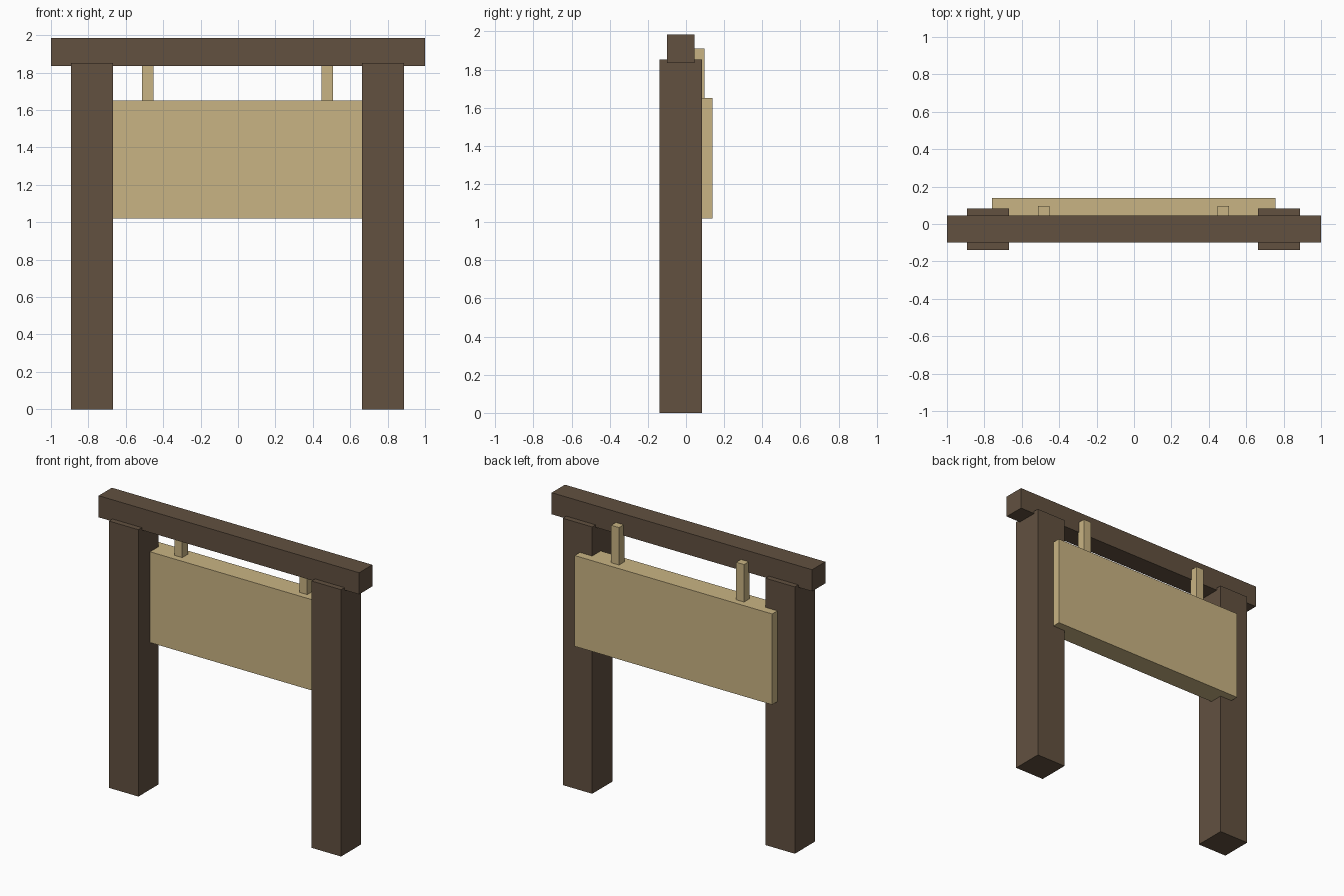
import bpy
import bmesh
from mathutils import Vector

cube = bpy.data.objects.get("Cube")
if cube:
    bpy.data.objects.remove(cube, do_unlink=True)


def material(name, rgb):
    mat = bpy.data.materials.new(name)
    mat.use_nodes = True
    colour = (*rgb, 1.0)
    mat.diffuse_color = colour
    mat.node_tree.nodes["Principled BSDF"].inputs["Base Color"].default_value = colour
    return mat


def box(name, low, high, mat):
    """Axis-aligned box between two corners."""
    low, high = Vector(low), Vector(high)
    mesh = bpy.data.meshes.new(name)
    bm = bmesh.new()
    bmesh.ops.create_cube(bm, size=1)
    bmesh.ops.scale(bm, vec=high - low, verts=bm.verts)
    bm.to_mesh(mesh)
    bm.free()
    mesh.materials.append(mat)
    obj = bpy.data.objects.new(name, mesh)
    obj.location = (low + high) / 2
    bpy.context.collection.objects.link(obj)
    return obj


dark_wood = material("dark_wood", (0.122, 0.082, 0.051))
pale_wood = material("pale_wood", (0.584, 0.456, 0.227))

# Crossbeam and hanging board
box("crossbeam", (-1, -0.10, 1.835), (1, 0.045, 1.985), dark_wood)
box("sign_board", (-0.76, -0.01, 1.02), (0.757, 0.14, 1.65), pale_wood)

# Paired posts and hangers, set slightly off the beam's centre
offset = -0.003
for side, sign in (("left", 1), ("right", -1)):
    x = offset + sign * 0.778
    box(side + "_post", (x - 0.113, -0.138, 0), (x + 0.113, 0.083, 1.852), dark_wood)
    x = offset + sign * 0.48
    box(side + "_hanger", (x - 0.03, 0.035, 1.6), (x + 0.03, 0.096, 1.91), pale_wood)
